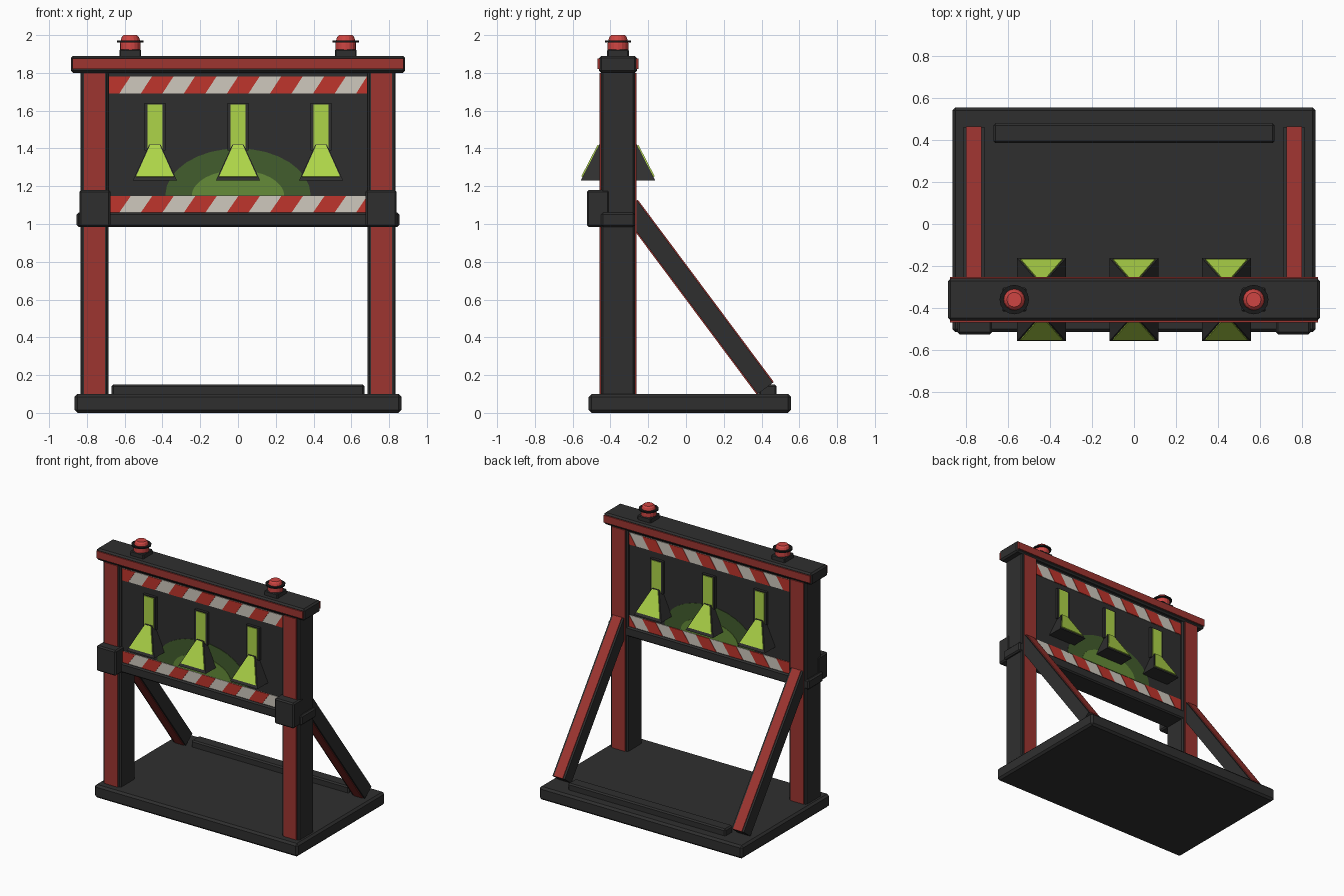
import bpy, bmesh, math
from mathutils import Vector

old = bpy.data.objects.get("Cube")
if old:
    bpy.data.objects.remove(old, do_unlink=True)


def material(name, r, g, b):
    m = bpy.data.materials.new(name)
    m.use_nodes = True
    m.diffuse_color = (r, g, b, 1)
    m.node_tree.nodes["Principled BSDF"].inputs["Base Color"].default_value = (r, g, b, 1)
    return m


DARK = material("dark metal", 0.028, 0.028, 0.028)
BLACK = material("black rubber", 0.01, 0.01, 0.01)
RED = material("painted red", 0.34, 0.035, 0.03)
HAZARD = material("hazard red", 0.52, 0.035, 0.025)
WHITE = material("hazard white", 0.62, 0.58, 0.51)
LIME = material("lime glow", 0.42, 0.66, 0.065)
GREEN = material("dark green", 0.055, 0.11, 0.026)
MOSS = material("mid green", 0.13, 0.26, 0.04)
LAMP = material("lamp red", 0.62, 0.06, 0.055)

MID = -0.36          # depth of the frame's centre plane
PANEL = 0.07         # half thickness of the sign panel


def finish(name, bm, mat, bevel=0):
    bmesh.ops.recalc_face_normals(bm, faces=bm.faces)
    mesh = bpy.data.meshes.new(name)
    bm.to_mesh(mesh)
    bm.free()
    mesh.materials.append(mat)
    ob = bpy.data.objects.new(name, mesh)
    bpy.context.collection.objects.link(ob)
    if bevel:
        mod = ob.modifiers.new("edge", "BEVEL")
        mod.width, mod.segments = bevel, 1
    return ob


def box(name, x, y, z, mat=DARK, bevel=0.01):
    bm = bmesh.new()
    bmesh.ops.create_cube(bm, size=1)
    for v in bm.verts:
        v.co = [(a + b) / 2 + c * (b - a) for c, (a, b) in zip(v.co, (x, y, z))]
    return finish(name, bm, mat, bevel)


def prism(name, points, direction, mat):
    """Extrude a flat outline of 3D points along a direction."""
    bm = bmesh.new()
    face = bm.faces.new([bm.verts.new(p) for p in points])
    out = bmesh.ops.extrude_face_region(bm, geom=[face])
    moved = [g for g in out["geom"] if isinstance(g, bmesh.types.BMVert)]
    bmesh.ops.translate(bm, verts=moved, vec=direction)
    return finish(name, bm, mat)


def plates(name, outline, mat, lift):
    """Thin painted plates on both sides of the sign panel."""
    for side, label in ((-1, "front"), (1, "back")):
        y = MID + side * PANEL
        prism(f"{label}_{name}", [(x, y, z) for x, z in outline], (0, side * lift, 0), mat)


def lathe(name, x, profile, mat):
    bm = bmesh.new()
    verts = [bm.verts.new((r, 0, z)) for r, z in profile]
    edges = [bm.edges.new(p) for p in zip(verts, verts[1:])]
    bmesh.ops.spin(bm, geom=verts + edges, axis=(0, 0, 1), cent=(0, 0, 0),
                   angle=math.tau, steps=16)
    bmesh.ops.remove_doubles(bm, verts=bm.verts, dist=0.0005)
    bmesh.ops.translate(bm, verts=bm.verts, vec=(x, MID, 0))
    return finish(name, bm, mat)


# Base and beams
box("base", (-.865, .865), (-.515, .555), (0, .1), bevel=.015)
box("rear_base_bar", (-.67, .67), (.385, .48), (.09, .15))
box("top_beam", (-.885, .885), (-.46, -.26), (1.8, 1.89), bevel=.012)
box("lower_beam", (-.855, .855), (-.45, -.27), (.985, 1.06))
box("sign_panel", (-.69, .69), (MID - PANEL, MID + PANEL), (1.04, 1.81), bevel=0)
for side, label in ((-1, "front"), (1, "back")):
    y = MID + side * .1
    box(f"{label}_beam_strip", (-.877, .877), (y - .008, y + .008), (1.82, 1.875), RED, 0)

# Posts, clamps, braces and warning lamps on both sides
for s, label in ((-1, "right"), (1, "left")):
    span = lambda a, b: tuple(sorted((s * a, s * b)))
    box(f"{label}_post", span(.685, .835), (-.45, -.27), (.09, 1.81))
    for side, face in ((-1, "front"), (1, "back")):
        y = MID + side * .09
        box(f"{label}_post_{face}_strip", span(.705, .815), (y - .007, y + .007),
            (.1, 1.8), RED, 0)
    box(f"{label}_clamp", span(.675, .84), (-.525, -.405), (.985, 1.18))

    start, end = Vector((0, -.3, 1.095)), Vector((0, .42, .13))
    along = end - start
    up = Vector((0, -along.z, along.y)).normalized()
    for part, half, low, high, mat in (("brace", .052, -.05, .05, DARK),
                                       ("brace_top_strip", .037, .048, .056, RED),
                                       ("brace_under_strip", .037, -.056, -.048, RED)):
        across = Vector((half, 0, 0))
        mid = start + Vector((s * .762, 0, 0))
        corners = [mid - across + up * low, mid + across + up * low,
                   mid + across + up * high, mid - across + up * high]
        prism(f"{label}_{part}", corners, along, mat)

    x = s * .57
    box(f"{label}_lamp_base", (x - .057, x + .057), (MID - .057, MID + .057),
        (1.88, 1.925), DARK, .006)
    lathe(f"{label}_lamp", x, [(0, 1.92), (.055, 1.92), (.055, 1.955), (.05, 1.975),
                               (.045, 1.99), (.035, 2), (0, 2)], LAMP)
    lathe(f"{label}_lamp_ring", x, [(.045, 1.962), (.07, 1.962), (.07, 1.972),
                                    (.045, 1.972)], BLACK)

# Hazard bands with slanted stripes
EDGE, PERIOD, LEAN = .683, .228, .06
for low, high, label in ((1.69, 1.782, "upper"), (1.06, 1.147, "lower")):
    plates(f"{label}_hazard_band", [(-EDGE, low), (EDGE, low), (EDGE, high), (-EDGE, high)],
           WHITE, .004)
    for k in range(7):
        left = -EDGE - LEAN + k * PERIOD
        right = left + PERIOD / 2
        outline = [(left, low), (right, low), (right + LEAN, high), (left + LEAN, high)]
        if k == 0:
            outline[0], outline[3] = (-EDGE, low), (-EDGE, high)
        if k == 6:
            outline = [(left, low), (EDGE, low), (EDGE, high)]
        plates(f"{label}_stripe_{k + 1}", outline, HAZARD, .007)

# Glowing half rounds at the panel's foot
for name, rx, rz, mat, lift in (("outer_glow", .385, .25, GREEN, .003),
                                ("inner_glow", .245, .135, MOSS, .006)):
    arc = [(rx * math.cos(a * math.pi / 16), 1.15 + rz * math.sin(a * math.pi / 16))
           for a in range(17)]
    plates(name, arc, mat, lift)

# Three emblems: a stem above a flared skirt, lit on the front and back
for i in (-1, 0, 1):
    x = i * .44
    tag = ("right", "middle", "left")[i + 1]
    box(f"{tag}_stem", (x - .055, x + .055), (MID - .09, MID + .09), (1.39, 1.64), DARK, 0)
    for side, face in ((-1, "front"), (1, "back")):
        y = MID + side * .091
        box(f"{tag}_{face}_stem_light", (x - .04, x + .04), (y - .004, y + .004),
            (1.4, 1.632), LIME, 0)
    bottom, top = (.117, .198, 1.23), (.03, .1, 1.42)
    bm = bmesh.new()
    bmesh.ops.create_cube(bm, size=2)
    for v in bm.verts:
        w, d, z = top if v.co.z > 0 else bottom
        v.co = (x + v.co.x * w, MID + v.co.y * d, z)
    finish(f"{tag}_skirt", bm, DARK)

    def slope(t):
        return bottom[1] + (top[1] - bottom[1]) * t, bottom[2] + (top[2] - bottom[2]) * t
    for side, face in ((-1, "front"), (1, "back")):
        (d0, z0), (d1, z1) = slope(.1), slope(.98)
        outline = [(x - .1, MID + side * d0, z0), (x + .1, MID + side * d0, z0),
                   (x + .025, MID + side * d1, z1), (x - .025, MID + side * d1, z1)]
        prism(f"{tag}_{face}_skirt_light", outline, (0, side * .006, .003), LIME)
